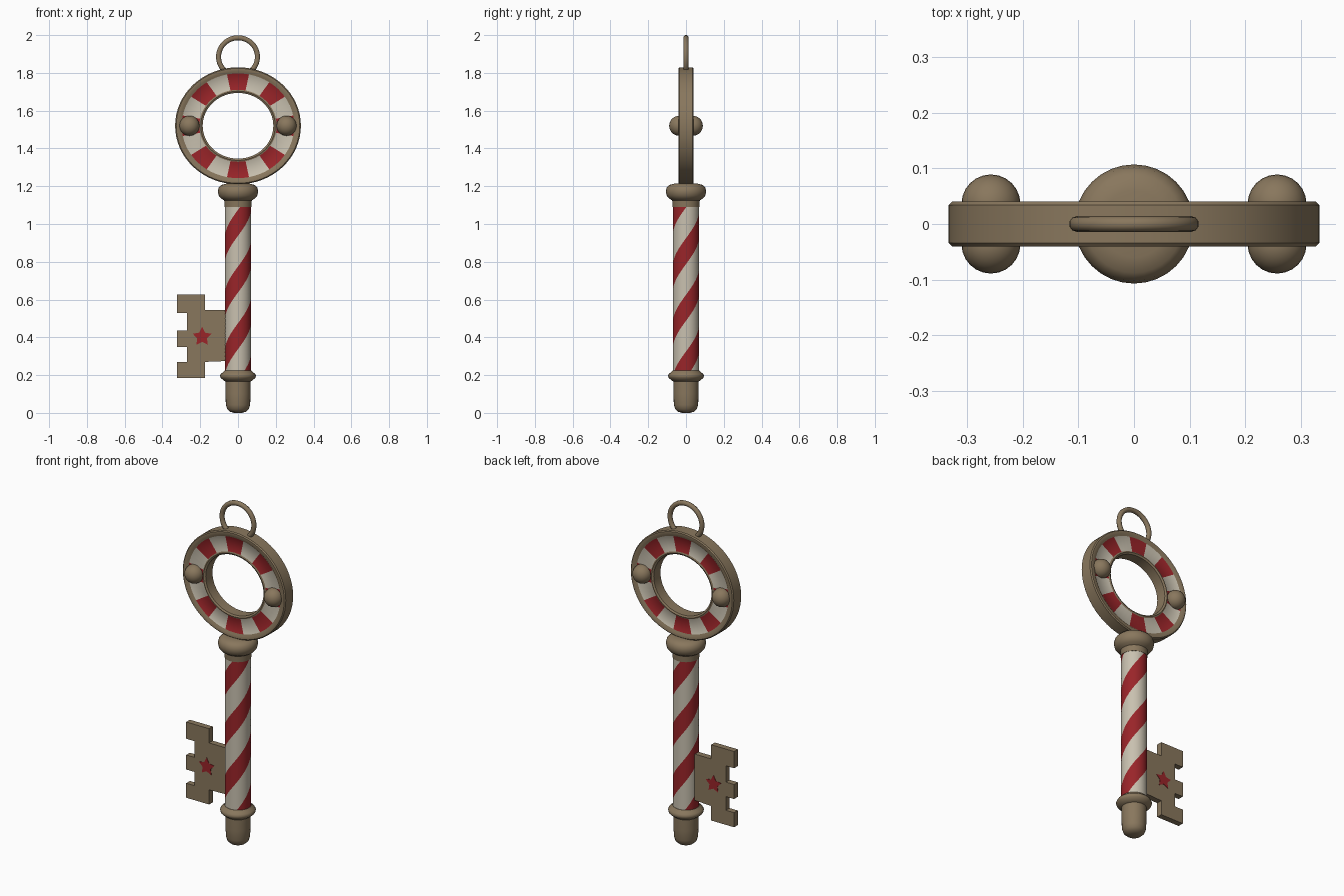
import bpy, bmesh, math
from mathutils import Matrix, Vector

cube = bpy.data.objects.get("Cube")
if cube:
    bpy.data.objects.remove(cube, do_unlink=True)


def material(name, rgb):
    m = bpy.data.materials.new(name)
    m.use_nodes = True
    color = (*rgb, 1)
    m.diffuse_color = color
    bsdf = m.node_tree.nodes["Principled BSDF"]
    bsdf.inputs["Base Color"].default_value = color
    bsdf.inputs["Roughness"].default_value = 0.7
    return m


BRONZE, CREAM, RED = 0, 1, 2
MATS = [material("aged bronze", (0.25, 0.185, 0.11)),
        material("cream paint", (0.58, 0.53, 0.43)),
        material("red paint", (0.32, 0.018, 0.022))]


def finish(name, bm, smooth=True):
    bmesh.ops.recalc_face_normals(bm, faces=bm.faces)
    mesh = bpy.data.meshes.new(name)
    bm.to_mesh(mesh)
    bm.free()
    for m in MATS:
        mesh.materials.append(m)
    ob = bpy.data.objects.new(name, mesh)
    bpy.context.collection.objects.link(ob)
    if smooth:
        bpy.ops.object.select_all(action="DESELECT")
        ob.select_set(True)
        bpy.context.view_layer.objects.active = ob
        bpy.ops.object.shade_smooth_by_angle(angle=math.radians(40))
    return ob


def lathe(name, profile, segments, rule=None, closed=False, pitch=None, matrix=None):
    """Spin (radius, z) points about z; rule(row, column) picks the colour."""
    bm = bmesh.new()
    rows = []
    for r, z in profile:
        twist = math.tau * z / pitch if pitch else 0
        angles = [math.tau * i / segments + twist for i in range(segments)]
        rows.append([bm.verts.new((r * math.cos(a), r * math.sin(a), z)) for a in angles])
    count = len(rows) if closed else len(rows) - 1
    for j in range(count):
        lo, hi = rows[j], rows[(j + 1) % len(rows)]
        for i in range(segments):
            k = (i + 1) % segments
            f = bm.faces.new((lo[i], lo[k], hi[k], hi[i]))
            f.material_index = rule(j, i) if rule else BRONZE
    if not closed:
        bm.faces.new(rows[0][::-1])
        bm.faces.new(rows[-1])
    if matrix:
        bmesh.ops.transform(bm, matrix=matrix, verts=bm.verts)
    return finish(name, bm)


def plate(name, points, y0, y1, mat=BRONZE):
    """Extrude an outline in x, z between two depths."""
    bm = bmesh.new()
    face = bm.faces.new([bm.verts.new((x, y0, z)) for x, z in points])
    out = bmesh.ops.extrude_face_region(bm, geom=[face])
    verts = [v for v in out["geom"] if isinstance(v, bmesh.types.BMVert)]
    bmesh.ops.translate(bm, verts=verts, vec=(0, y1 - y0, 0))
    for f in bm.faces:
        f.material_index = mat
    return finish(name, bm, smooth=False)


# Striped ring handle with a shallow painted channel on both faces
half = [(0.333, 0.034), (0.327, 0.04), (0.307, 0.04), (0.298, 0.033),
        (0.205, 0.033), (0.197, 0.037), (0.187, 0.031)]
ring_profile = half + [(r, -z) for r, z in reversed(half)]
painted = (2, 3, 4, len(half) + 1, len(half) + 2, len(half) + 3)
painted = (3, 2 * len(half) - 5)


def ring_rule(row, col):
    if row not in painted:
        return BRONZE
    return RED if ((col + 2) // 4) % 2 == 0 else CREAM


CENTRE = Vector((0, 0, 1.52))
lathe("ring_handle", ring_profile, 64, ring_rule, closed=True,
      matrix=Matrix.Translation(CENTRE) @ Matrix.Diagonal((1, 1, 0.93, 1))
      @ Matrix.Rotation(math.pi / 2, 4, "X"))

# Round studs on both faces of the ring
for side, sx in (("left", 1), ("right", -1)):
    for face, sy in (("front", -1), ("back", 1)):
        bm = bmesh.new()
        bmesh.ops.create_uvsphere(bm, u_segments=24, v_segments=14, radius=0.053)
        bmesh.ops.translate(bm, verts=bm.verts, vec=CENTRE + Vector((sx * 0.257, sy * 0.036, 0)))
        finish(f"{face}_stud_{side}", bm)

# Hanging loop
curve = bpy.data.curves.new("hanging_loop", "CURVE")
curve.dimensions = "3D"
curve.bevel_depth = 0.014
curve.bevel_resolution = 3
curve.use_fill_caps = True
spline = curve.splines.new("POLY")
steps = 36
spline.points.add(steps)
for i, p in enumerate(spline.points):
    a = math.radians(-50 + 280 * i / steps)
    p.co = (0.103 * math.cos(a), 0, 1.885 + 0.101 * math.sin(a), 1)
spline.use_smooth = True
curve.materials.append(MATS[BRONZE])
loop = bpy.data.objects.new("hanging_loop", curve)
bpy.context.collection.objects.link(loop)

# Shaft whose columns twist with height, so stripes follow the edges
PITCH, BOTTOM, TOP, ROWS, COLS = 0.6, 0.2, 1.1, 45, 48
RED_START = round(COLS * (-0.25 - 0.71 / PITCH)) - 5


def shaft_rule(row, col):
    return RED if (col - RED_START) % (COLS // 2) < 11 else CREAM


lathe("striped_shaft", [(0.07, BOTTOM + (TOP - BOTTOM) * j / ROWS) for j in range(ROWS + 1)],
      COLS, shaft_rule, pitch=PITCH)

# Collars and rounded tip
lathe("upper_collar", [(0.071, 1.09), (0.073, 1.125), (0.09, 1.135), (0.102, 1.15),
                       (0.107, 1.172), (0.102, 1.193), (0.088, 1.207), (0.06, 1.214)], 32)
lathe("lower_collar", [(0.066, 0.165), (0.08, 0.175), (0.092, 0.186), (0.095, 0.197),
                       (0.09, 0.208), (0.078, 0.216), (0.071, 0.225)], 32)
lathe("shaft_tip", [(0.02, 0), (0.042, 0.006), (0.057, 0.02), (0.064, 0.042),
                    (0.067, 0.1), (0.067, 0.19)], 24)

# Toothed key bit
EDGE, NOTCH, STEP, ROOT = -0.323, -0.27, -0.175, -0.05
bit = [(ROOT, 0.275), (STEP, 0.27), (STEP, 0.185), (EDGE, 0.185), (EDGE, 0.27), (NOTCH, 0.27),
       (NOTCH, 0.35), (EDGE, 0.35), (EDGE, 0.435), (NOTCH, 0.435), (NOTCH, 0.53), (EDGE, 0.53),
       (EDGE, 0.628), (STEP, 0.628), (STEP, 0.545), (ROOT, 0.545)]
DEPTH = 0.017
plate("key_bit", bit, -DEPTH, DEPTH)

# Painted star on each face of the bit
star = []
for i in range(10):
    a = math.pi / 2 + i * math.pi / 5
    r = 0.027 if i % 2 else 0.052
    star.append((-0.19 + r * math.cos(a), 0.403 + r * math.sin(a)))
for face, s in (("front", -1), ("back", 1)):
    plate(f"{face}_star", star, s * (DEPTH - 0.002), s * (DEPTH + 0.002), RED)
